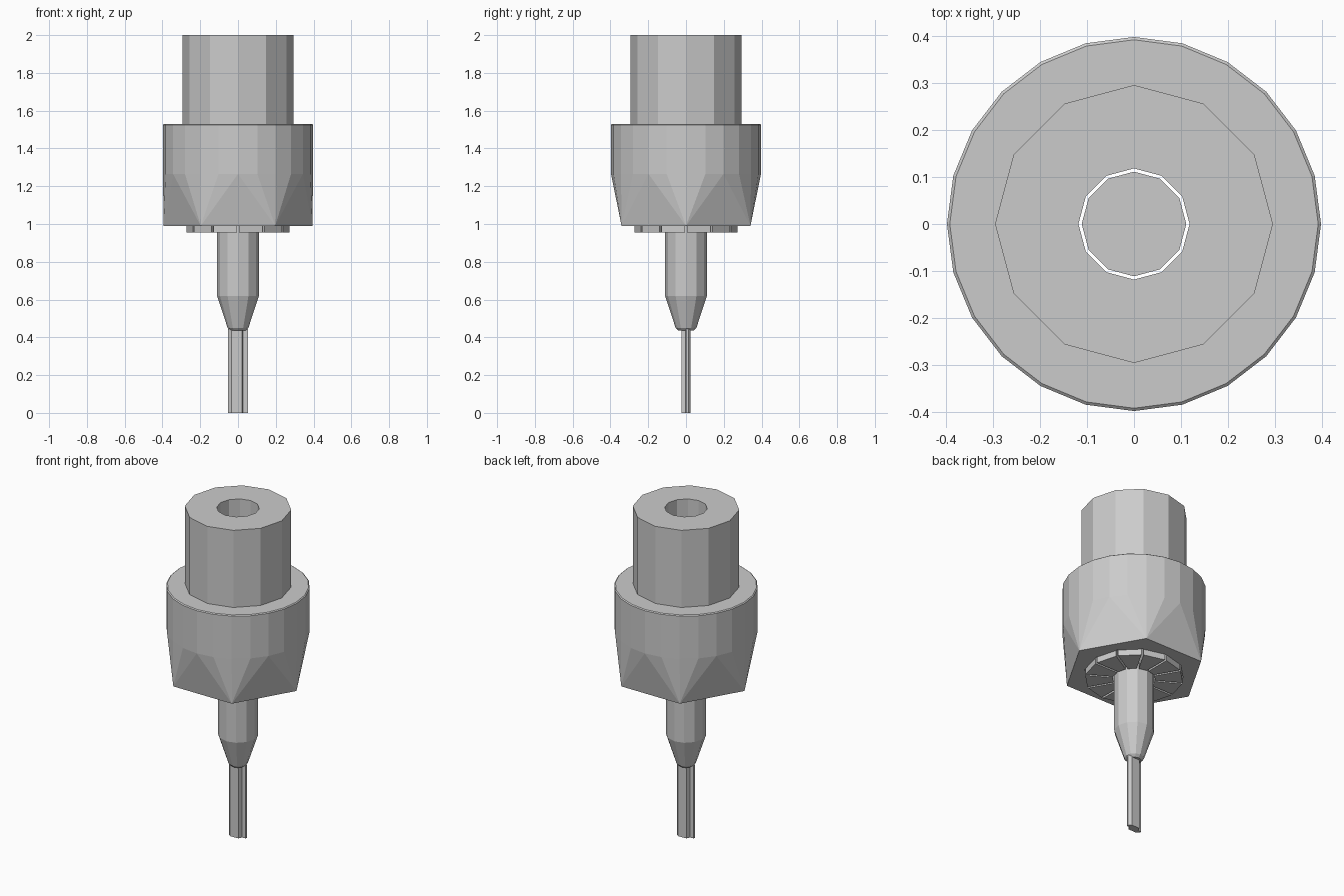
import bpy, bmesh
from math import cos, sin, radians, pi, asin

if "Cube" in bpy.data.objects:
    bpy.data.objects.remove(bpy.data.objects["Cube"])


def finish(name, bm):
    bmesh.ops.recalc_face_normals(bm, faces=bm.faces)
    mesh = bpy.data.meshes.new(name)
    bm.to_mesh(mesh)
    bm.free()
    ob = bpy.data.objects.new(name, mesh)
    bpy.context.collection.objects.link(ob)
    return ob


def ring(bm, n, r, z):
    return [bm.verts.new((r * cos(2 * pi * i / n), r * sin(2 * pi * i / n), z))
            for i in range(n)]


def bridge(bm, a, b):
    n = len(a)
    for i in range(n):
        j = (i + 1) % n
        bm.faces.new((a[i], a[j], b[j], b[i]))


def lathe(name, profile, n, closed=False):
    """Revolve (radius, z) points; closed makes a tube, otherwise cap both ends."""
    bm = bmesh.new()
    rings = [ring(bm, n, r, z) for r, z in profile]
    for a, b in zip(rings, rings[1:]):
        bridge(bm, a, b)
    if closed:
        bridge(bm, rings[-1], rings[0])
    else:
        bm.faces.new(rings[0])
        bm.faces.new(rings[-1])
    return finish(name, bm)


def prism(bm, pts, z0, z1):
    lo = [bm.verts.new((x, y, z0)) for x, y in pts]
    hi = [bm.verts.new((x, y, z1)) for x, y in pts]
    bridge(bm, lo, hi)
    bm.faces.new(lo)
    bm.faces.new(hi)


# hollow spindle shaft
lathe("spindle_shaft", [(0.295, 1.2), (0.295, 2), (0.118, 2), (0.118, 1.2)], 12, True)

# clamping nut: hexagon blending into a round collar
bm = bmesh.new()
for n, r, z in ((6, 0.394, 0.99), (6, 0.394, 1.19), (24, 0.397, 1.265),
                (24, 0.397, 1.525), (24, 0.391, 1.53)):
    ring(bm, n, r, z)
bmesh.ops.convex_hull(bm, input=bm.verts)
bmesh.ops.dissolve_limit(bm, angle_limit=radians(0.5), verts=bm.verts, edges=bm.edges)
nut = finish("clamping_nut", bm)
cutter = lathe("nut_bore_cutter", [(0.275, 0.9), (0.275, 1.6)], 12)
cutter.hide_render = True
cutter.hide_viewport = True
bore = nut.modifiers.new("bore", 'BOOLEAN')
bore.operation = 'DIFFERENCE'
bore.solver = 'EXACT'
bore.object = cutter

# slotted collet: twelve jaws separated by narrow slits
bm = bmesh.new()
gap = 0.006
for i in range(12):
    pts = []
    for r, side in ((0.118, 0), (0.272, 0), (0.272, 1), (0.118, 1)):
        d = asin(gap / r)
        a = 2 * pi * (i + side) / 12 + (d if side == 0 else -d)
        pts.append((r * cos(a), r * sin(a)))
    prism(bm, pts, 0.955, 1.2)
finish("collet_jaws", bm)

# cutter shank tapering to the neck
lathe("bit_shank", [(0.04, 0.435), (0.055, 0.45), (0.111, 0.62), (0.111, 1.5)], 12)

# two-flute cutting tip, a half section repeated by half-turn symmetry
half = [(-0.052, -0.012), (-0.035, -0.025), (0.02, -0.023), (0.027, -0.002), (0.052, 0.0)]
bm = bmesh.new()
prism(bm, half + [(-x, -y) for x, y in half], 0, 0.445)
finish("cutting_flutes", bm)
